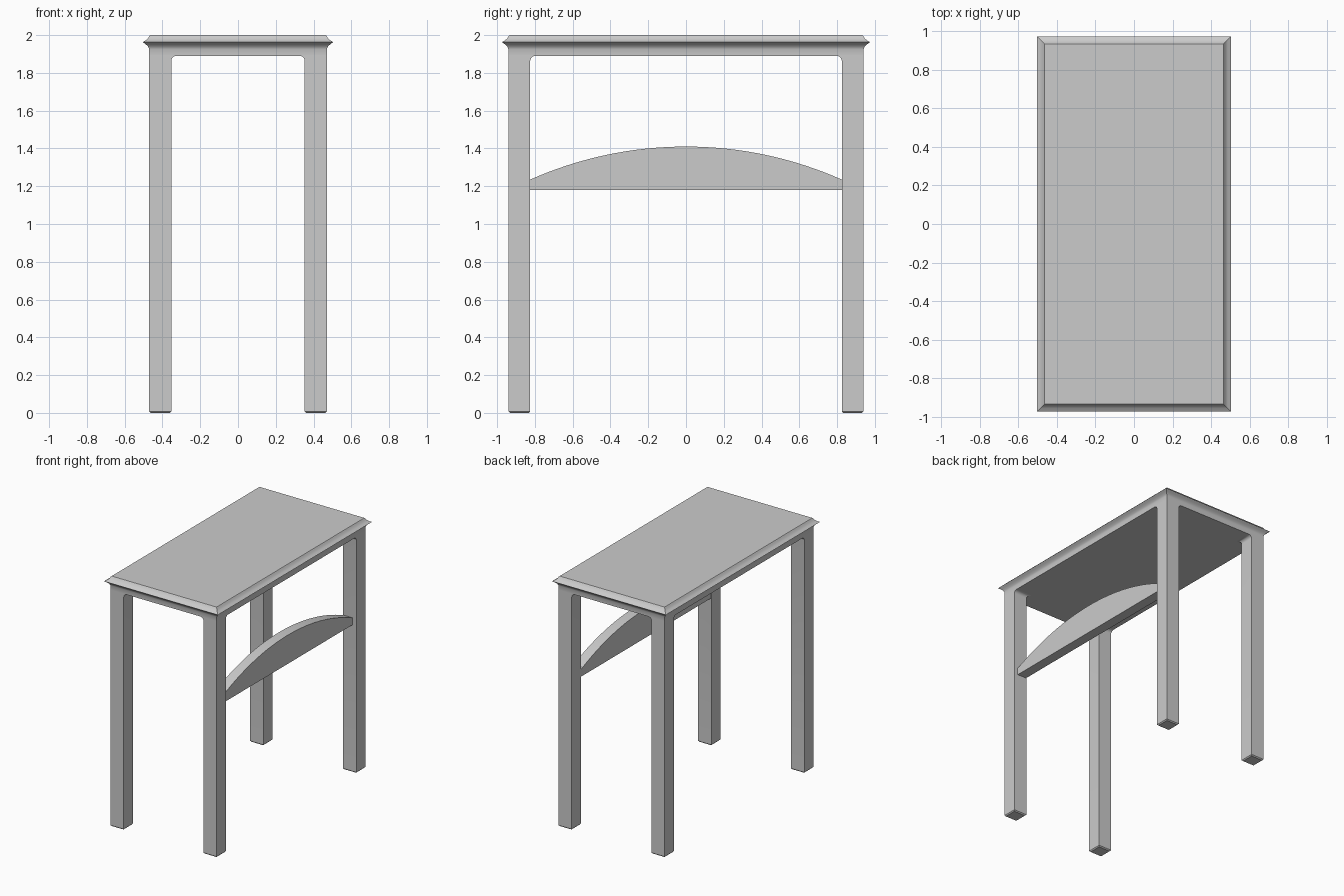
import bpy
import bmesh
import math

cube = bpy.data.objects.get("Cube")
if cube:
    bpy.data.objects.remove(cube, do_unlink=True)

grey = bpy.data.materials.new("plain grey")
grey.use_nodes = True
color = (0.6, 0.6, 0.6, 1)
grey.diffuse_color = color
grey.node_tree.nodes["Principled BSDF"].inputs["Base Color"].default_value = color

HALF_X, HALF_Y = 0.47, 0.94      # outer faces of the legs
IN_X, IN_Y = 0.353, 0.825        # inner faces of the legs
UNDER = 1.89                     # underside of the top


def finish(name, bm):
    bmesh.ops.recalc_face_normals(bm, faces=bm.faces)
    mesh = bpy.data.meshes.new(name)
    bm.to_mesh(mesh)
    bm.free()
    obj = bpy.data.objects.new(name, mesh)
    mesh.materials.append(grey)
    bpy.context.collection.objects.link(obj)
    bpy.ops.object.select_all(action='DESELECT')
    bpy.context.view_layer.objects.active = obj
    obj.select_set(True)
    bpy.ops.object.shade_smooth_by_angle(angle=math.radians(35))
    return obj


def loft(name, loops):
    """Skin a stack of matching loops and cap both ends."""
    bm = bmesh.new()
    rings = [[bm.verts.new(p) for p in loop] for loop in loops]
    n = len(rings[0])
    for low, high in zip(rings, rings[1:]):
        for i in range(n):
            j = (i + 1) % n
            bm.faces.new((low[i], low[j], high[j], high[i]))
    bm.faces.new(rings[0])
    bm.faces.new(rings[-1])
    return finish(name, bm)


def rect(x0, x1, y0, y1, z):
    return [(x0, y0, z), (x1, y0, z), (x1, y1, z), (x0, y1, z)]


# Table top with moulded edge: (overhang, height)
edge = [(0, UNDER), (0, 1.925), (0.006, 1.94), (0.018, 1.951), (0.034, 1.963),
        (0.017, 1.973), (0.006, 1.983), (0, 1.994), (-0.006, 2.0)]
loft("table_top", [rect(-HALF_X - d, HALF_X + d, -HALF_Y - d, HALF_Y + d, z)
                   for d, z in edge])

# Legs: softened foot, small rounded fillet at the inner top
FILLET = 0.027
for sx, side in ((-1, "right"), (1, "left")):
    for sy, end in ((-1, "front"), (1, "back")):
        sections = [(0.008, 0.0), (0, 0.008)]
        for i in range(6):
            a = math.radians(18 * i)
            sections.append((FILLET * (math.cos(a) - 1),
                             UNDER - FILLET * (1 - math.sin(a))))
        loops = []
        for d, z in sections:
            outer = max(d, 0)
            loops.append(rect(sx * (IN_X + d), sx * (HALF_X - outer),
                              sy * (IN_Y + d), sy * (HALF_Y - outer), z))
        loft(f"leg_{end}_{side}", loops)

# Arched panel between the two left legs
BASE, SHOULDER, CROWN = 1.18, 1.235, 1.41
rise = CROWN - SHOULDER
radius = (IN_Y ** 2 + rise ** 2) / (2 * rise)
sweep = math.asin(IN_Y / radius)
outline = [(-IN_Y, BASE), (IN_Y, BASE)]
for i in range(33):
    a = sweep * (1 - i / 16)
    outline.append((radius * math.sin(a), CROWN - radius * (1 - math.cos(a))))
loft("arched_panel", [[(x, y, z) for y, z in outline] for x in (0.356, 0.437)])
